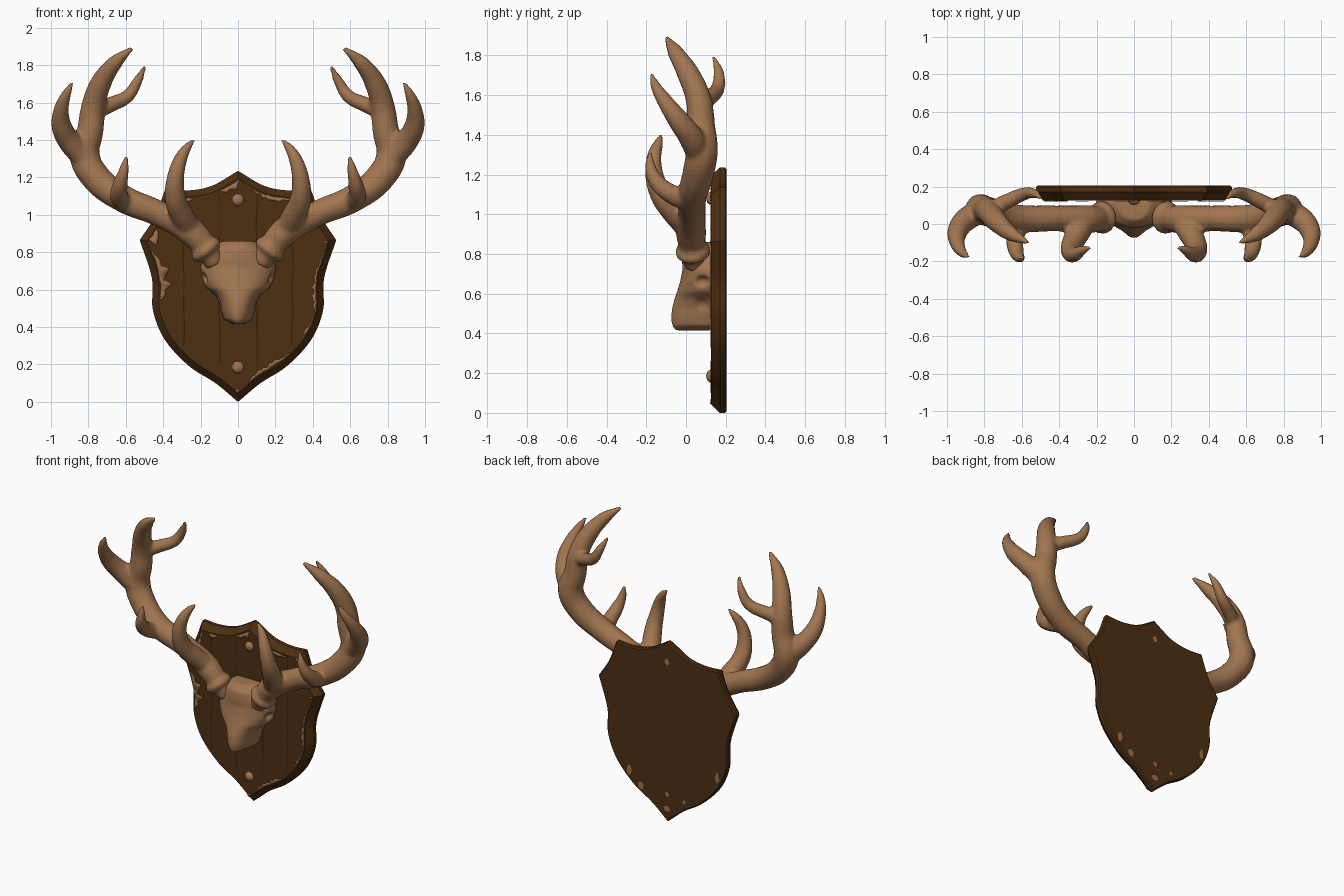
import bpy, bmesh, math, random
from mathutils import Vector

random.seed(4)
if "Cube" in bpy.data.objects:
    bpy.data.objects.remove(bpy.data.objects["Cube"])


def material(name, rgb):
    m = bpy.data.materials.new(name)
    m.use_nodes = True
    m.diffuse_color = (*rgb, 1)
    m.node_tree.nodes["Principled BSDF"].inputs["Base Color"].default_value = (*rgb, 1)
    return m


BONE = material("tan bone", (0.36, 0.18, 0.08))
WOOD = material("dark wood", (0.075, 0.028, 0.006))
WORN = material("worn wood", (0.34, 0.17, 0.075))
SEAM = material("seam brown", (0.035, 0.013, 0.004))


def activate(ob):
    bpy.ops.object.select_all(action='DESELECT')
    ob.select_set(True)
    bpy.context.view_layer.objects.active = ob


def add_object(name, data, mat):
    ob = bpy.data.objects.new(name, data)
    bpy.context.collection.objects.link(ob)
    data.materials.append(mat)
    return ob


def from_bmesh(name, bm, mat, angle=35):
    bmesh.ops.recalc_face_normals(bm, faces=bm.faces)
    me = bpy.data.meshes.new(name)
    bm.to_mesh(me)
    bm.free()
    ob = add_object(name, me, mat)
    activate(ob)
    bpy.ops.object.shade_smooth_by_angle(angle=math.radians(angle))
    return ob


def fuse(ob, voxel, rounds):
    # Blend overlapping volumes into one organic surface
    r = ob.modifiers.new("fuse", 'REMESH')
    r.mode, r.voxel_size, r.use_smooth_shade = 'VOXEL', voxel, True
    s = ob.modifiers.new("soften", 'SMOOTH')
    s.factor, s.iterations = 0.5, rounds


# ---- Shield board ----
def spline(pts, n=6):
    pts = [Vector(p) for p in pts]
    ext = [2 * pts[0] - pts[1]] + pts + [2 * pts[-1] - pts[-2]]
    out = []
    for a, b, c, d in zip(ext, ext[1:], ext[2:], ext[3:]):
        for i in range(n):
            t = i / n
            out.append(0.5 * (2 * b + (c - a) * t + (2 * a - 5 * b + 4 * c - d) * t * t
                              + (3 * b - a - 3 * c + d) * t ** 3))
    return out


half = spline([(0, 0), (0.12, 0.10), (0.26, 0.19), (0.39, 0.33), (0.455, 0.49),
               (0.46, 0.66), (0.525, 0.865)])
half += spline([(0.525, 0.865), (0.445, 0.99), (0.39, 1.135)])
half += spline([(0.39, 1.135), (0.27, 1.13), (0.14, 1.155), (0, 1.235)])
outline = half + [Vector((0, 1.235))] + [Vector((-p.x, p.y)) for p in half[:0:-1]]
COUNT = len(outline)


def inset(i, d):
    p, a, b = outline[i % COUNT], outline[i % COUNT - 1], outline[(i + 1) % COUNT]
    e, f = (p - a).normalized(), (b - p).normalized()
    n1, n2 = Vector((-e.y, e.x)), Vector((-f.y, f.x))
    return p + (n1 + n2) * d / (1 + n1.dot(n2))


bm = bmesh.new()
rings = []
for y, d in ((0.205, 0.008), (0.197, 0), (0.17, 0), (0.125, 0.035)):
    rings.append([bm.verts.new((q.x, y, q.y)) for q in (inset(i, d) for i in range(COUNT))])
for low, high in zip(rings, rings[1:]):
    for i in range(COUNT):
        j = (i + 1) % COUNT
        bm.faces.new((low[i], low[j], high[j], high[i]))
bm.faces.new(rings[0])
bm.faces.new(rings[-1])
from_bmesh("shield_board", bm, WOOD, 25)

# Ragged worn strips just inside the front rim: start, length, width
bm = bmesh.new()
for start, length, width in ((0, 2, .02), (4, 10, .03), (17, 4, .02), (23, 11, .025), (35, 2, .04),
                             (46, 2, .03), (53, 9, .03), (66, 5, .05), (77, 3, .04),
                             (84, 8, .025), (92, 5, .055), (98, 8, .07)):
    rows = []
    for k in range(length * 2 + 1):
        i, t = start + k // 2, (k % 2) / 2
        edge = 0.037 + random.uniform(0, 0.008)
        taper = math.sin(math.pi * (k + 0.4) / (length * 2 + 0.8))
        deep = edge + width * (0.25 + 0.75 * random.random()) * taper
        rows.append([bm.verts.new((q.x, 0.123, q.y)) for q in
                     (inset(i, d).lerp(inset(i + 1, d), t) for d in (edge, deep))])
    for (a, b), (c, d) in zip(rows, rows[1:]):
        bm.faces.new((a, b, d, c))
strips = from_bmesh("worn_rim_strips", bm, WORN)
strips.modifiers.new("plate", 'SOLIDIFY').thickness = 0.003


def plate(bm, x, y, z, w, h, n=9):
    verts = []
    for k in range(n):
        a, s = 2 * math.pi * k / n, random.uniform(0.75, 1.1)
        verts.append(bm.verts.new((x + w * s * math.cos(a), y, z + h * s * math.sin(a))))
    bm.faces.new(verts)


# Chips on the back
bm = bmesh.new()
for x, z, w, h in ((0, .09, .025, .02), (0, .19, .015, .02), (0, 1.1, .02, .025), (.2, .2, .02, .03),
                   (.29, .28, .02, .04), (-.38, .4, .015, .04), (-.13, .17, .015, .015)):
    plate(bm, x, 0.207, z, w, h)
from_bmesh("back_chips", bm, WORN)

# Plank seams
bm = bmesh.new()
for x, z0, z1 in ((-0.1, 0.2, 1.11), (0.1, 0.18, 1.11), (-0.29, 0.3, 1.08), (0.29, 0.3, 1.08)):
    zs = [z0 + (z1 - z0) * k / 14 for k in range(15)]
    rows = []
    for z in zs:
        c, w = x + random.uniform(-.004, .004), random.uniform(.001, .005)
        rows.append((bm.verts.new((c - w, 0.1235, z)), bm.verts.new((c + w, 0.1235, z))))
    for (a, b), (c, d) in zip(rows, rows[1:]):
        bm.faces.new((a, b, d, c))
from_bmesh("plank_seams", bm, SEAM)

# Domed studs
for name, z in (("upper_stud", 1.08), ("lower_stud", 0.185)):
    bm = bmesh.new()
    bmesh.ops.create_uvsphere(bm, u_segments=16, v_segments=10, radius=0.033)
    bmesh.ops.scale(bm, vec=(1, 0.8, 1), verts=bm.verts)
    bmesh.ops.translate(bm, vec=(0, 0.128, z), verts=bm.verts)
    from_bmesh(name, bm, BONE, 60)

# ---- Skull: stacked sections of height, half width, front depth ----
sections = ((.415, .03, -.055), (.44, .075, -.07), (.48, .088, -.075), (.53, .1, -.07), (.575, .125, -.058),
            (.61, .17, -.045), (.66, .195, -.03), (.72, .205, -.018), (.77, .18, -.02),
            (.82, .15, -.015), (.86, .09, .02))
bm = bmesh.new()
rings = []
for z, w, front in sections:
    ring = []
    for k in range(25):
        a = math.pi * k / 24
        ring.append(bm.verts.new((w * math.cos(a), 0.13 + (front - 0.13) * math.sin(a) ** 0.85, z)))
    rings.append(ring)
for low, high in zip(rings, rings[1:]):
    for i in range(25):
        j = (i + 1) % 25
        bm.faces.new((low[i], low[j], high[j], high[i]))
bm.faces.new(rings[0])
bm.faces.new(rings[-1])
skull = from_bmesh("skull", bm, BONE, 60)

# Eye sockets and cheek hollows
bm = bmesh.new()
for side in (-1, 1):
    for c, r in (((.215, .075, .66), (.06, .05, .035)), ((.135, .075, .53), (.045, .055, .05))):
        new = bmesh.ops.create_uvsphere(bm, u_segments=20, v_segments=12, radius=1)["verts"]
        bmesh.ops.scale(bm, vec=r, verts=new)
        bmesh.ops.translate(bm, vec=(side * c[0], c[1], c[2]), verts=new)
cutter = from_bmesh("skull_hollow_cutter", bm, BONE)
cutter.hide_render = True
cutter.hide_set(True)
cutter.display_type = 'WIRE'
cut = skull.modifiers.new("hollows", 'BOOLEAN')
cut.operation, cut.object = 'DIFFERENCE', cutter
fuse(skull, 0.009, 4)
activate(skull)
for m in [m.name for m in skull.modifiers]:
    bpy.ops.object.modifier_apply(modifier=m)
bpy.data.objects.remove(cutter)

# ---- Antlers: branches as x, y, z, radius ----
beam = [(.12, .05, .74, .055), (.165, .035, .81, .065), (.25, .025, .91, .078), (.42, .03, 1.005, .07),
        (.62, .03, 1.09, .075), (.76, .06, 1.2, .08), (.82, .08, 1.32, .082), (.79, .075, 1.45, .072),
        (.775, .065, 1.57, .066), (.735, .015, 1.7, .058), (.66, -.05, 1.81, .042), (.565, -.1, 1.892, .012)]
outer_tine = [(.79, .07, 1.27, .06), (.89, .03, 1.38, .065), (.942, -.035, 1.47, .056), (.945, -.1, 1.56, .042),
              (.92, -.15, 1.64, .028), (.885, -.177, 1.71, .01)]
inner_tine = [(.77, .07, 1.55, .045), (.68, .12, 1.59, .042), (.59, .16, 1.635, .036),
              (.54, .165, 1.71, .028), (.497, .138, 1.795, .01)]
bez_tine = [(.6, .02, 1.06, .05), (.635, -.07, 1.1, .05), (.63, -.145, 1.16, .042), (.61, -.18, 1.24, .028),
            (.595, -.18, 1.315, .01)]
brow_tine = [(.25, .02, .92, .06), (.3, -.05, 1.0, .064), (.335, -.12, 1.09, .058), (.335, -.158, 1.19, .048),
             (.31, -.16, 1.29, .038), (.275, -.14, 1.355, .026), (.235, -.125, 1.4, .01)]
burr = [(.15, .037, .785, .06), (.165, .035, .805, .09), (.18, .034, .825, .088), (.2, .03, .85, .06)]

for name, side in (("left_antler", 1), ("right_antler", -1)):
    cu = bpy.data.curves.new(name, 'CURVE')
    cu.dimensions, cu.bevel_depth, cu.bevel_resolution = '3D', 1.0, 4
    cu.use_fill_caps, cu.resolution_u = True, 8
    for path in (beam, outer_tine, inner_tine, bez_tine, brow_tine, burr):
        sp = cu.splines.new('BEZIER')
        sp.bezier_points.add(len(path) - 1)
        for bp, (x, y, z, r) in zip(sp.bezier_points, path):
            bp.co, bp.radius = (side * x, y, z), r
            bp.handle_left_type = bp.handle_right_type = 'AUTO'
    ob = add_object(name, cu, BONE)
    activate(ob)
    bpy.ops.object.convert(target='MESH')
    ob = bpy.context.object
    ob.modifiers.new("close", 'WELD').merge_threshold = 0.0005
    fuse(ob, 0.011, 5)
